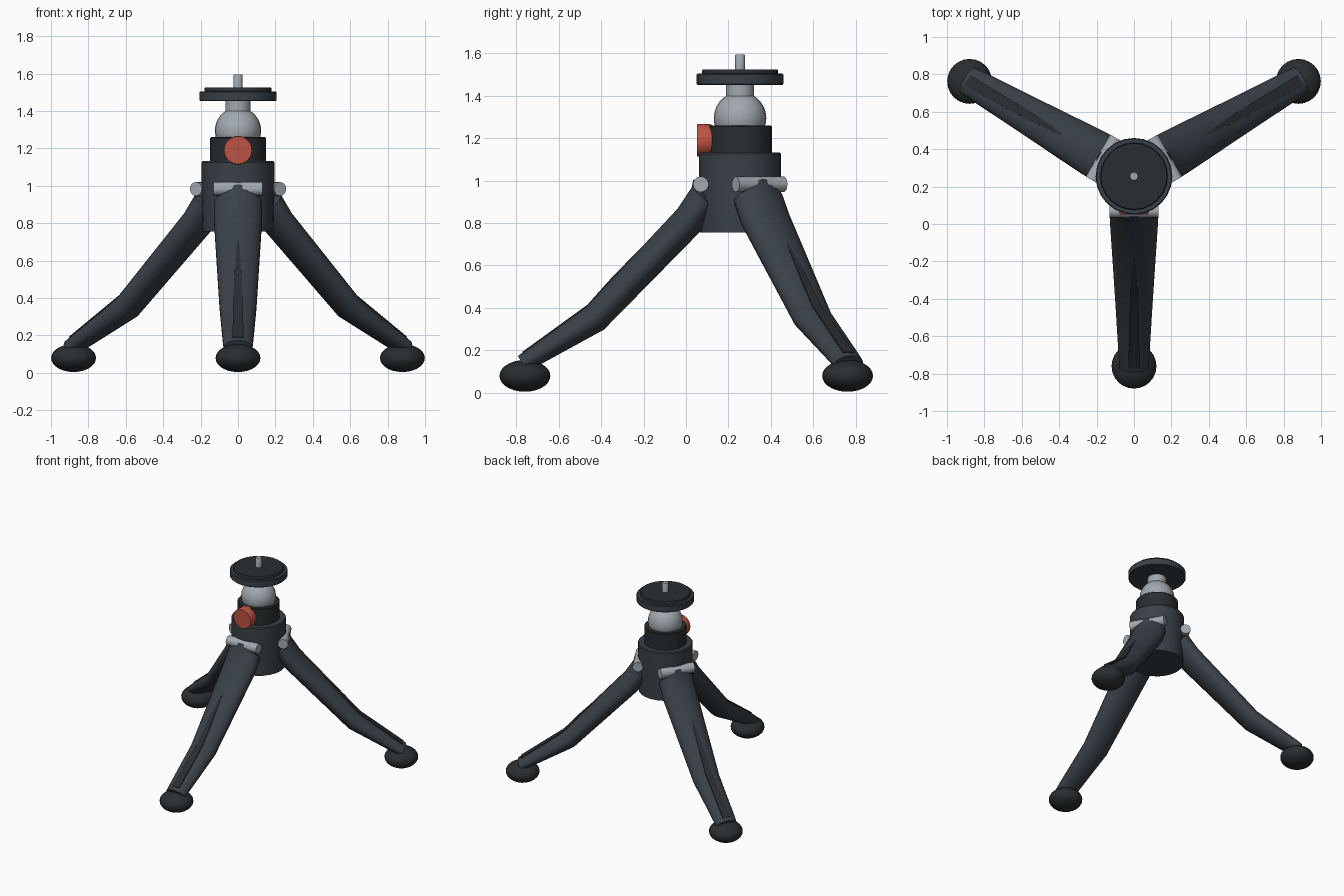
import bpy, bmesh
from math import sin, cos, pi, radians
from mathutils import Matrix, Vector

if "Cube" in bpy.data.objects:
    bpy.data.objects.remove(bpy.data.objects["Cube"])

CENTRE = Vector((0, 0.255, 0))


def material(name, rgb):
    m = bpy.data.materials.new(name)
    m.diffuse_color = (*rgb, 1)
    m.use_nodes = True
    m.node_tree.nodes["Principled BSDF"].inputs["Base Color"].default_value = m.diffuse_color
    return m


slate = material("slate", (0.04, 0.052, 0.064))
black = material("black", (0.022, 0.027, 0.030))
metal = material("metal", (0.36, 0.40, 0.43))
red = material("red", (0.52, 0.085, 0.055))


def finish(bm, name, mat, matrix):
    bmesh.ops.recalc_face_normals(bm, faces=bm.faces)
    bm.transform(matrix)
    me = bpy.data.meshes.new(name)
    bm.to_mesh(me)
    bm.free()
    me.materials.append(mat)
    ob = bpy.data.objects.new(name, me)
    bpy.context.collection.objects.link(ob)
    bpy.ops.object.select_all(action='DESELECT')
    ob.select_set(True)
    bpy.context.view_layer.objects.active = ob
    bpy.ops.object.shade_smooth_by_angle(angle=radians(35))
    return ob


def skin(bm, rings):
    """Bridge equal-sized rings of points and cap both ends."""
    loops = [[bm.verts.new(p) for p in ring] for ring in rings]
    n = len(loops[0])
    for a, b in zip(loops, loops[1:]):
        for i in range(n):
            j = (i + 1) % n
            bm.faces.new((a[i], a[j], b[j], b[i]))
    bm.faces.new(loops[0])
    bm.faces.new(loops[-1])


def lathe(name, profile, mat, matrix, n=24):
    bm = bmesh.new()
    skin(bm, [[(r * cos(2 * pi * i / n), r * sin(2 * pi * i / n), z)
               for i in range(n)] for r, z in profile])
    return finish(bm, name, mat, matrix)


def loft(name, sections, mat, matrix, n):
    """Sections: distance out, height, half width, half thickness, tilt of the upper normal."""
    bm = bmesh.new()
    rings = []
    for r, z, w, t, deg in sections:
        nr, nz = cos(radians(deg)), sin(radians(deg))
        ring = []
        for i in range(n):
            a = 2 * pi * (i + 0.5) / n
            ring.append((r + nr * t * sin(a), w * cos(a), z + nz * t * sin(a)))
        rings.append(ring)
    skin(bm, rings)
    return finish(bm, name, mat, matrix)


hub = Matrix.Translation(CENTRE)

# Central column and ball socket
lathe("hub_body", [(0.188, 0.755), (0.194, 0.95), (0.194, 1.125), (0.189, 1.132)], slate, hub)
lathe("ball_socket", [(0.15, 1.12), (0.15, 1.255), (0.145, 1.26)], black, hub)

# Ball head with its stem
bm = bmesh.new()
bmesh.ops.create_uvsphere(bm, u_segments=24, v_segments=14, radius=0.124)
finish(bm, "ball", metal, hub @ Matrix.Translation((0, 0, 1.295)))
lathe("ball_stem", [(0.067, 1.38), (0.067, 1.46)], metal, hub)

# Camera plate, pad and screw
lathe("mount_plate", [(0.2, 1.452), (0.205, 1.457), (0.205, 1.5), (0.2, 1.505)], slate, hub)
lathe("mount_pad", [(0.18, 1.50), (0.18, 1.518), (0.176, 1.524)], black, hub)
lathe("mount_screw", [(0.024, 1.51), (0.024, 1.59), (0.021, 1.595)], metal, hub, 12)

# Locking knob on the front
knob = Matrix.Translation((0, 0.13, 1.19)) @ Matrix.Rotation(pi / 2, 4, 'X')
lathe("lock_knob", [(0.07, 0), (0.077, 0.02), (0.077, 0.074), (0.074, 0.079)], red, knob, 20)

# Three legs around the hub
LEG = [(0.178, 0.968, 0.055, 0.058, 43), (0.172, 0.915, 0.128, 0.078, 43),
       (0.24, 0.815, 0.13, 0.077, 43), (0.685, 0.35, 0.1, 0.069, 51),
       (0.98, 0.165, 0.082, 0.047, 58), (1.025, 0.135, 0.078, 0.045, 58)]
STRIP = [(0.44, 0.70, 0.006, 0.012, 43), (0.60, 0.532, 0.026, 0.016, 43),
         (0.713, 0.406, 0.034, 0.016, 51), (1.02, 0.182, 0.042, 0.018, 56)]
for label, deg in (("front", -90), ("right", 30), ("left", 150)):
    m = hub @ Matrix.Rotation(radians(deg), 4, 'Z')
    loft(label + "_leg", LEG, slate, m, 20)
    loft(label + "_leg_grip", STRIP, black, m, 4)
    # Hinge pin
    pin = m @ Matrix.Translation((0.185, 0, 0.983)) @ Matrix.Rotation(pi / 2, 4, 'X')
    lathe(label + "_hinge_pin", [(0.037, -0.13), (0.037, 0.13)], metal, pin, 16)
    # Rubber foot
    bm = bmesh.new()
    bmesh.ops.create_uvsphere(bm, u_segments=24, v_segments=14, radius=1)
    finish(bm, label + "_foot", black, m @ Matrix.Translation((1.015, 0, 0.079))
           @ Matrix.Diagonal((0.12, 0.12, 0.075, 1)))
